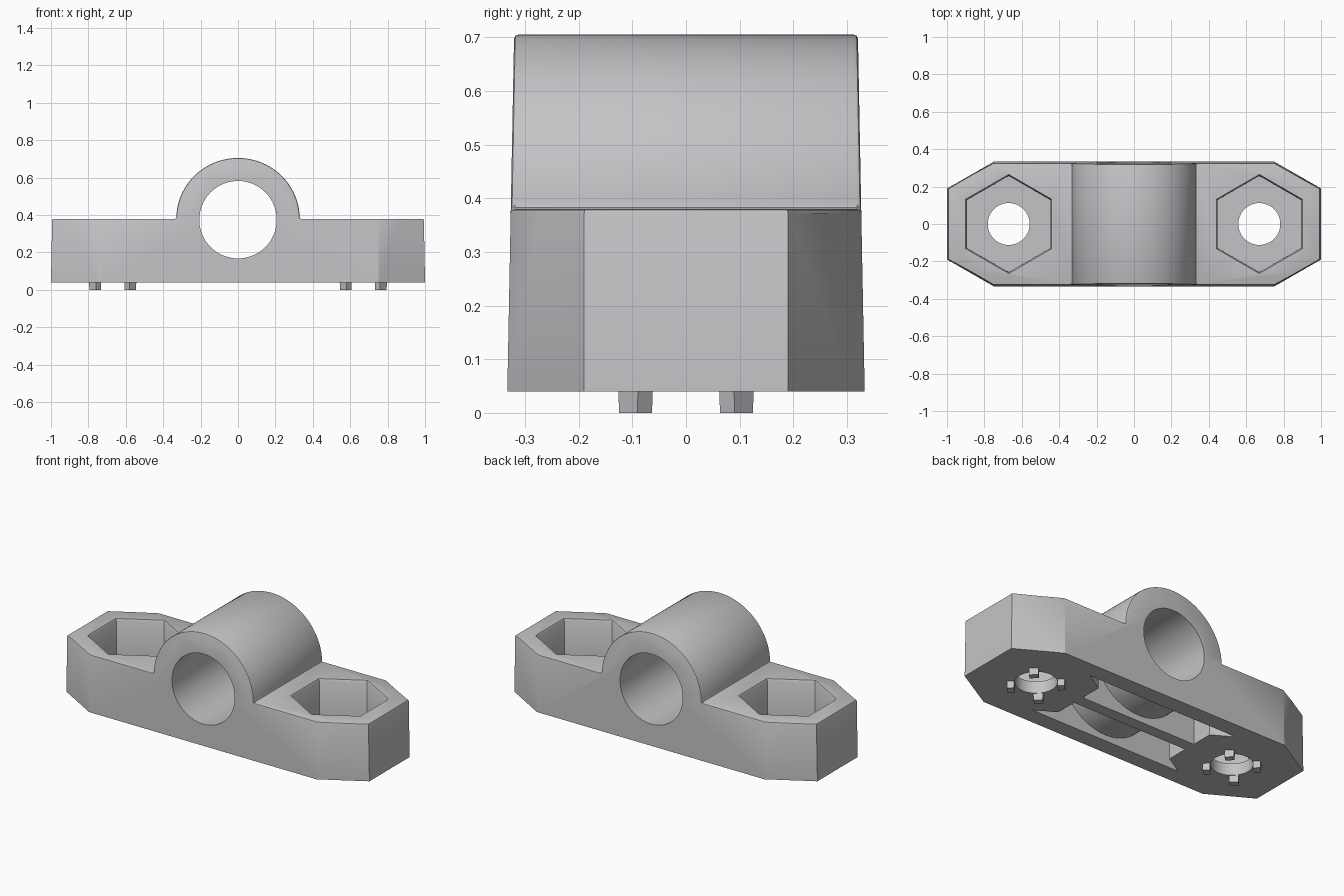
import bpy, bmesh, math
from mathutils import Vector

if "Cube" in bpy.data.objects:
    bpy.data.objects.remove(bpy.data.objects["Cube"])

grey = bpy.data.materials.new("light grey")
grey.diffuse_color = (0.55, 0.55, 0.57, 1)
grey.use_nodes = True
grey.node_tree.nodes["Principled BSDF"].inputs["Base Color"].default_value = grey.diffuse_color

BASE, TOP, AXIS = 0.04, 0.38, 0.375   # underside, deck and bore heights
BOLT_X = 0.67


def loft(name, rings):
    """Closed solid through rings that have equal point counts."""
    bm = bmesh.new()
    loops = [[bm.verts.new(p) for p in ring] for ring in rings]
    n = len(loops[0])
    for a, b in zip(loops, loops[1:]):
        for i in range(n):
            j = (i + 1) % n
            bm.faces.new((a[i], a[j], b[j], b[i]))
    bm.faces.new(loops[0])
    bm.faces.new(loops[-1])
    bmesh.ops.recalc_face_normals(bm, faces=bm.faces)
    mesh = bpy.data.meshes.new(name)
    bm.to_mesh(mesh)
    bm.free()
    mesh.materials.append(grey)
    obj = bpy.data.objects.new(name, mesh)
    bpy.context.collection.objects.link(obj)
    return obj


def ring(cx, cy, z, r, n, turn=0.0):
    return [(cx + r * math.cos(2 * math.pi * i / n + turn),
             cy + r * math.sin(2 * math.pi * i / n + turn), z) for i in range(n)]


def tube_along_y(name, r, n=64):
    pts = [(r * math.cos(2 * math.pi * i / n), AXIS + r * math.sin(2 * math.pi * i / n))
           for i in range(n)]
    return loft(name, [[(x, y, z) for x, z in pts] for y in (-0.6, 0.6)])


def apply(obj, mod):
    bpy.context.view_layer.objects.active = obj
    bpy.ops.object.modifier_apply(modifier=mod.name)


def boolean(obj, tool, operation="DIFFERENCE", keep=False):
    mod = obj.modifiers.new("cut", "BOOLEAN")
    mod.operation, mod.solver, mod.object = operation, "EXACT", tool
    apply(obj, mod)
    if not keep:
        bpy.data.objects.remove(tool)


# Front silhouette: flat deck with a round saddle
arc = []
for i in range(49):
    t = math.pi * i / 48
    arc.append((0.33 * math.cos(t), TOP + 0.325 * math.sin(t)))
outline = [(1.2, -0.1), (1.2, TOP)] + arc + [(-1.2, TOP), (-1.2, -0.1)]
body = loft("clamp_body", [[(x, y, z) for x, z in outline] for y in (-0.6, 0.6)])


# Plan shape with chamfered corners, slightly narrower upward
def plan(z):
    d = (z - BASE) * 0.019
    quarter = [(1.0 - d, 0.19), (0.75, 0.333 - d)]
    q = quarter + [(-x, y) for x, y in quarter[::-1]]
    return [(x, y, z) for x, y in q + [(-x, -y) for x, y in q]]


boolean(body, loft("plan_tool", [plan(-0.05), plan(0.9)]), "INTERSECT")

# Small rounding on the upper edges, then trim the underside flat
bev = body.modifiers.new("round", "BEVEL")
bev.width, bev.segments = 0.008, 2
bev.limit_method, bev.angle_limit = "ANGLE", math.radians(70)
apply(body, bev)
boolean(body, loft("trim_tool", [[(-2, -1, z), (2, -1, z), (2, 1, z), (-2, 1, z)]
                                 for z in (-0.5, BASE)]))

# Hollow slots underneath, left around the nut bosses, rib and bore tube
tube = tube_along_y("tube_tool", 0.30)
tube.hide_render = True
for s in (-1, 1):
    half = [(0.38, 0.035), (0.38, 0.165), (0.50, 0.235)]
    pts = half + [(-x, y) for x, y in half[::-1]]
    slot = loft("slot_tool", [[(x, s * y, z) for x, y in pts] for z in (-0.1, 0.32)])
    boolean(slot, tube, keep=True)
    boolean(body, slot)
bpy.data.objects.remove(tube)

# Bore
boolean(body, tube_along_y("bore_tool", 0.207))

# Hexagonal nut pockets with a chamfered rim, and bolt holes
for s in (-1, 1):
    x = s * BOLT_X
    levels = [(0.11, 0.257), (0.368, 0.258), (0.40, 0.277)]
    boolean(body, loft("pocket_tool", [ring(x, 0, z, r, 6, math.pi / 6) for z, r in levels]))
    boolean(body, loft("hole_tool", [ring(x, 0, z, 0.112, 48) for z in (-0.1, 0.5)]))

bpy.ops.object.select_all(action="DESELECT")
body.select_set(True)
bpy.context.view_layer.objects.active = body
bpy.ops.object.shade_smooth_by_angle(angle=math.radians(28))

# Four locating feet around each bolt hole
for s in (-1, 1):
    for k in range(4):
        a = math.pi / 4 + k * math.pi / 2
        out = Vector((math.cos(a), math.sin(a), 0))
        side = Vector((-out.y, out.x, 0))
        mid = Vector((s * BOLT_X, 0, 0)) + out * 0.133
        corners = [(-0.02, -0.026), (0.02, -0.026), (0.02, 0.026), (-0.02, 0.026)]
        loft("locating_foot", [[mid + out * u * f + side * v * f + Vector((0, 0, z))
                                for u, v in corners]
                               for z, f in ((0.0, 0.94), (BASE + 0.01, 1.0))])
